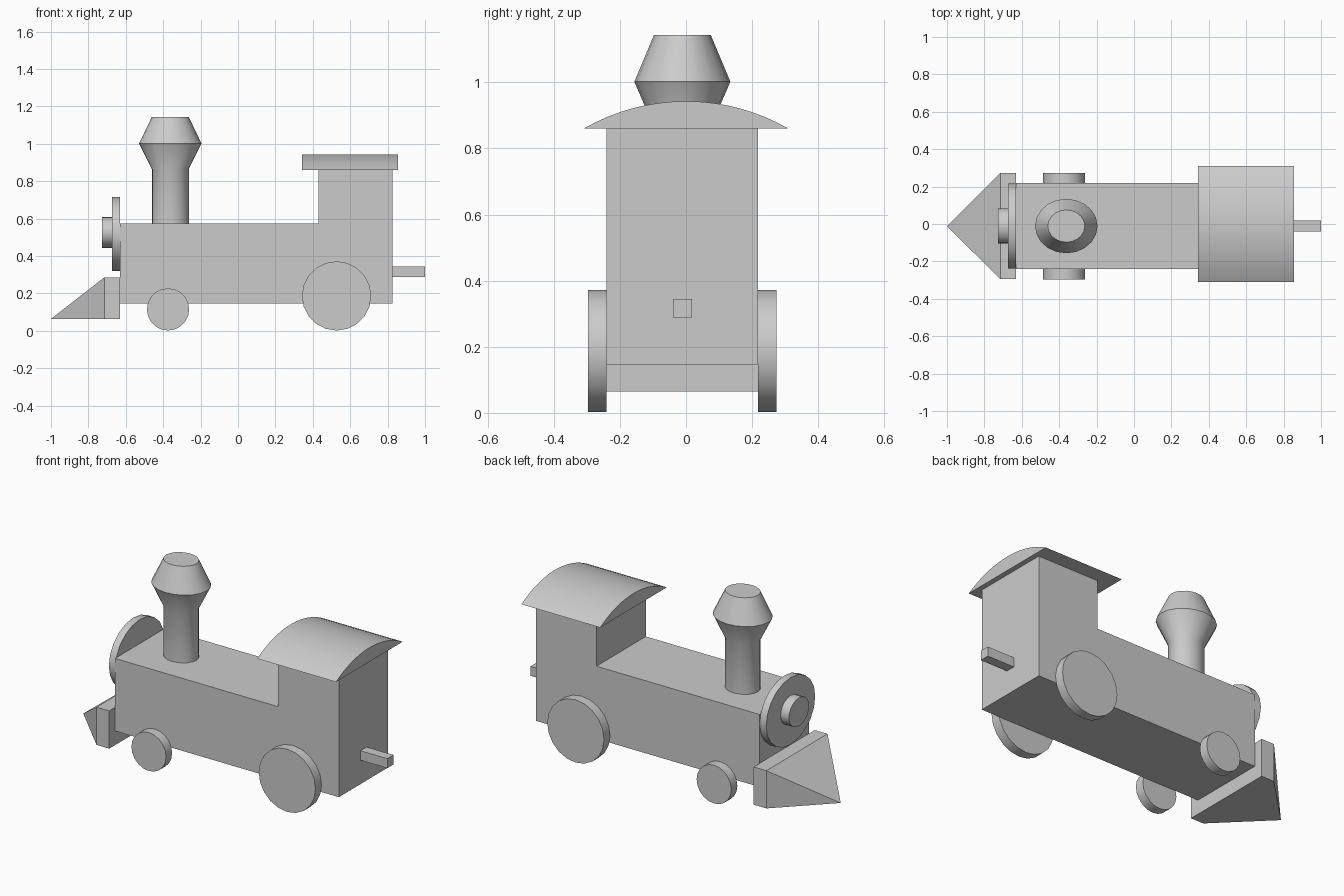
import bpy, bmesh, math
from mathutils import Vector

if "Cube" in bpy.data.objects:
    bpy.data.objects.remove(bpy.data.objects["Cube"])

CY = -0.011   # centre line of everything except the roof
HALF = 0.229  # half width of the body

grey = bpy.data.materials.new("light grey")
grey.diffuse_color = (0.6, 0.6, 0.6, 1)
grey.use_nodes = True
grey.node_tree.nodes["Principled BSDF"].inputs["Base Color"].default_value = grey.diffuse_color


def finish(name, bm, smooth=False):
    bmesh.ops.recalc_face_normals(bm, faces=bm.faces)
    mesh = bpy.data.meshes.new(name)
    bm.to_mesh(mesh)
    bm.free()
    mesh.materials.append(grey)
    ob = bpy.data.objects.new(name, mesh)
    bpy.context.collection.objects.link(ob)
    if smooth:
        bpy.ops.object.select_all(action='DESELECT')
        ob.select_set(True)
        bpy.context.view_layer.objects.active = ob
        bpy.ops.object.shade_smooth_by_angle(angle=math.radians(30))
    return ob


def extrude(name, points, offset, smooth=False):
    """Closed outline pushed along an offset."""
    bm = bmesh.new()
    face = bm.faces.new([bm.verts.new(p) for p in points])
    new = bmesh.ops.extrude_face_region(bm, geom=[face])["geom"]
    moved = [v for v in new if isinstance(v, bmesh.types.BMVert)]
    bmesh.ops.translate(bm, verts=moved, vec=Vector(offset))
    return finish(name, bm, smooth)


def box(name, x0, x1, y0, y1, z0, z1):
    return extrude(name, [(x0, y0, z0), (x1, y0, z0), (x1, y1, z0), (x0, y1, z0)],
                   (0, 0, z1 - z0))


def ellipse(ra, rb, n=20):
    return [(ra * math.cos(2 * math.pi * i / n), rb * math.sin(2 * math.pi * i / n))
            for i in range(n)]


# Boiler and cab: one L-shaped side profile
profile = [(-0.632, 0.147), (0.825, 0.147), (0.825, 0.86), (0.43, 0.86),
           (0.43, 0.574), (-0.632, 0.574)]
extrude("body_and_cab", [(x, CY - HALF, z) for x, z in profile], (0, 2 * HALF, 0))

# Arched roof
half, rise, base = 0.31, 0.083, 0.86
radius = (half ** 2 + rise ** 2) / (2 * rise)
limit = math.asin(half / radius)
arc = []
for i in range(17):
    a = -limit + 2 * limit * i / 16
    arc.append((0.342, radius * math.sin(a), base + rise - radius * (1 - math.cos(a))))
extrude("roof", arc, (0.513, 0, 0), True)

# Chimney: stacked oval rings (radius along x, height)
bm = bmesh.new()
rings = [[bm.verts.new((-0.362 + u, CY + v, z)) for u, v in ellipse(r, r * 0.87)]
         for r, z in [(0.099, 0.574), (0.099, 0.865), (0.167, 1.002), (0.099, 1.143)]]
for low, high in zip(rings, rings[1:]):
    for i in range(20):
        j = (i + 1) % 20
        bm.faces.new([low[i], low[j], high[j], high[i]])
bm.faces.new(rings[0])
bm.faces.new(rings[-1])
finish("chimney", bm, True)

# Round front plate and lamp
for name, x, depth, z, ry, rz in [("front_plate", -0.632, -0.042, 0.518, 0.228, 0.198),
                                  ("lamp", -0.674, -0.054, 0.527, 0.094, 0.083)]:
    extrude(name, [(x, CY + u, z + v) for u, v in ellipse(ry, rz)], (depth, 0, 0), True)

# Wheels on both sides
for label, x, r in [("front", -0.374, 0.113), ("rear", 0.527, 0.185)]:
    for side, s in [("right", -1), ("left", 1)]:
        extrude(f"{label}_wheel_{side}",
                [(x + u, CY + s * HALF, r + 0.002 + v) for u, v in ellipse(r, r)],
                (0, s * 0.056, 0), True)

# Cowcatcher: block and low-pointed wedge
y0, y1, z0, z1 = CY - 0.284, CY + 0.284, 0.064, 0.286
box("cowcatcher_block", -0.715, -0.632, y0, y1, z0, z1)
bm = bmesh.new()
back = [bm.verts.new((-0.715, y, z)) for y, z in [(y0, z0), (y1, z0), (y1, z1), (y0, z1)]]
tip = bm.verts.new((-1.0, CY, z0))
bm.faces.new(back)
for i in range(4):
    bm.faces.new([back[i], back[(i + 1) % 4], tip])
finish("cowcatcher_wedge", bm)

# Rear coupling bar
box("coupling_bar", 0.825, 1.0, CY - 0.0285, CY + 0.0285, 0.288, 0.344)
